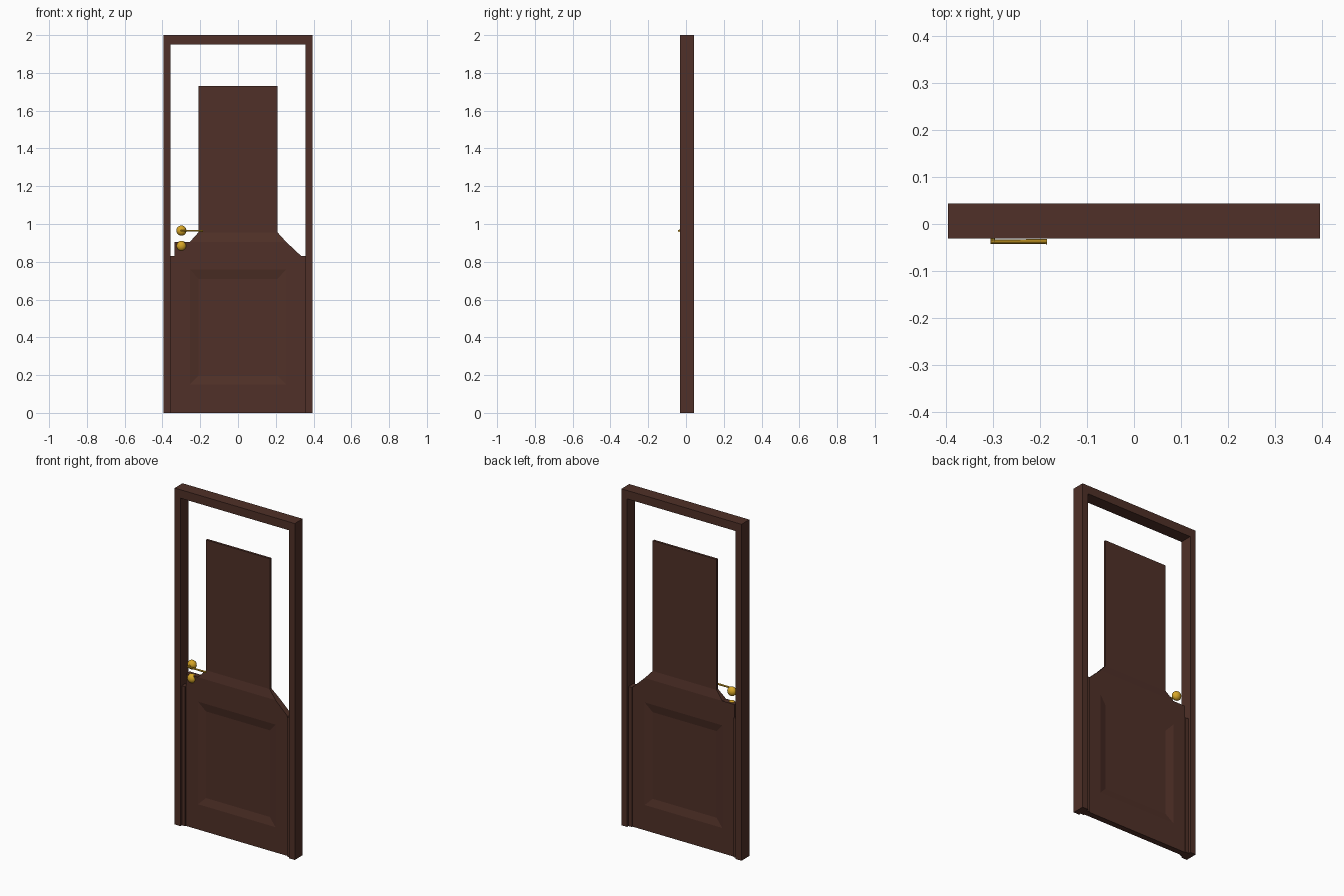
import bpy, bmesh, math

cube = bpy.data.objects.get("Cube")
if cube:
    bpy.data.objects.remove(cube, do_unlink=True)


def material(name, color):
    m = bpy.data.materials.new(name)
    m.use_nodes = True
    m.diffuse_color = color
    m.node_tree.nodes["Principled BSDF"].inputs["Base Color"].default_value = color
    return m


wood = material("dark brown wood", (0.08, 0.03, 0.021, 1))
brass = material("brass", (0.68, 0.38, 0.02, 1))


def finish(name, bm, mat):
    bmesh.ops.recalc_face_normals(bm, faces=bm.faces)
    me = bpy.data.meshes.new(name)
    bm.to_mesh(me)
    bm.free()
    me.materials.append(mat)
    ob = bpy.data.objects.new(name, me)
    bpy.context.collection.objects.link(ob)
    return ob


def slab(name, outline, y0, y1, mat):
    """Extrude an (x, z) outline from y0 to y1."""
    bm = bmesh.new()
    face = bm.faces.new([bm.verts.new((x, y0, z)) for x, z in outline])
    out = bmesh.ops.extrude_face_region(bm, geom=[face])
    for v in out["geom"]:
        if isinstance(v, bmesh.types.BMVert):
            v.co.y = y1
    return finish(name, bm, mat)


def box_outline(x0, x1, z0, z1):
    return [(x0, z0), (x1, z0), (x1, z1), (x0, z1)]


def smooth(ob):
    bpy.ops.object.select_all(action="DESELECT")
    ob.select_set(True)
    bpy.context.view_layer.objects.active = ob
    bpy.ops.object.shade_smooth_by_angle(angle=math.radians(35))


# Frame: two jambs and a lintel in one profile
W, INNER, HEAD = 0.395, 0.357, 1.95
slab("door_frame", [(-W, 0), (-INNER, 0), (-INNER, HEAD), (INNER, HEAD),
                    (INNER, 0), (W, 0), (W, 2), (-W, 2)], -0.031, 0.043, wood)

# Narrow strips between the frame and the door
DOOR = 0.335
for side, x0, x1 in (("right", -INNER, -DOOR), ("left", DOOR, INNER)):
    slab(side + "_strip", box_outline(x0, x1, 0, 0.83), -0.018, 0.03, wood)

# Door leaf: both faces have a sunk lower panel and a thin upper panel
MID, THICK, THIN = 0.006, 0.0175, 0.007
bm = bmesh.new()
rims = []
for s in (-1, 1):
    def ring(points, half):
        return [bm.verts.new((x, MID + s * half, z)) for x, z in points]

    a, b, c, d, e, f = ring([(-DOOR, 0), (DOOR, 0), (DOOR, 0.83), (0.255, 0.905),
                             (-0.255, 0.905), (-DOOR, 0.905)], THICK)
    outer = ring(box_outline(-0.255, 0.255, 0.15, 0.76), THICK)
    inner = ring(box_outline(-0.21, 0.21, 0.195, 0.71), THIN)
    sheet = ring(box_outline(-0.21, 0.21, 0.955, 1.73), THIN)
    r0, r1, r2, r3 = outer
    for loop in ([a, b, r1, r0], [b, c, d, r2, r1], [d, e, r3, r2],
                 [e, f, a, r0, r3], inner, sheet, [e, d, sheet[1], sheet[0]]):
        bm.faces.new(loop)
    for i in range(4):
        j = (i + 1) % 4
        bm.faces.new([outer[i], outer[j], inner[j], inner[i]])
    rims.append([a, b, c, d, sheet[1], sheet[2], sheet[3], sheet[0], e, f])
front, back = rims
for i in range(len(front)):
    j = (i + 1) % len(front)
    bm.faces.new([front[i], front[j], back[j], back[i]])
finish("door_leaf", bm, wood)

# Round knobs, the lower one set into the door
KX, KZ = -0.3, 0.965
for name, z in (("upper_knob", KZ), ("lower_knob", 0.884)):
    bm = bmesh.new()
    bmesh.ops.create_uvsphere(bm, u_segments=16, v_segments=10, radius=0.027)
    knob = finish(name, bm, brass)
    knob.location = (KX, -0.003, z)
    knob.scale.y = 0.85
    smooth(knob)

# Handle neck and lever, tapered toward the neck
bm = bmesh.new()
bmesh.ops.create_cone(bm, cap_ends=True, segments=10, radius1=0.005,
                      radius2=0.005, depth=0.03)
neck = finish("handle_neck", bm, brass)
neck.rotation_euler.x = math.pi / 2
neck.location = (KX, -0.022, KZ)
smooth(neck)

bm = bmesh.new()
bmesh.ops.create_cone(bm, cap_ends=True, segments=10, radius1=0.0045,
                      radius2=0.0055, depth=0.12)
lever = finish("handle_lever", bm, brass)
lever.rotation_euler.y = math.pi / 2
lever.location = (KX + 0.055, -0.0375, KZ - 0.001)
smooth(lever)
